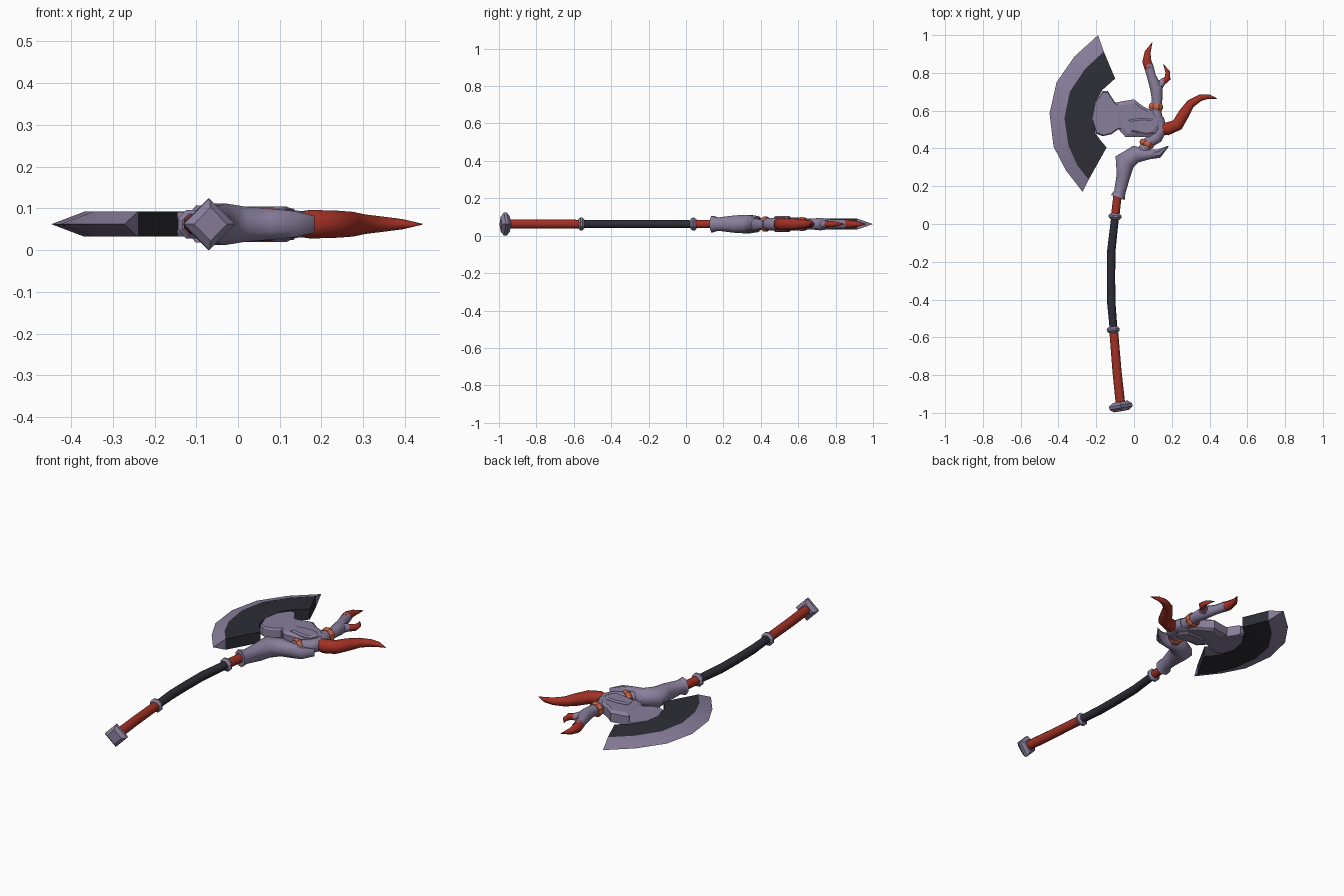
import bpy, bmesh, math
from mathutils import Vector

cube = bpy.data.objects.get("Cube")
if cube:
    bpy.data.objects.remove(cube)

MID = 0.062  # height of the weapon's central plane


def material(name, rgb):
    mat = bpy.data.materials.new(name)
    mat.use_nodes = True
    mat.diffuse_color = (*rgb, 1)
    mat.node_tree.nodes["Principled BSDF"].inputs["Base Color"].default_value = (*rgb, 1)
    return mat


STEEL = material("lavender steel", (0.25, 0.21, 0.33))
DARK = material("dark grip", (0.026, 0.026, 0.036))
RED = material("red", (0.36, 0.03, 0.018))
ORANGE = material("orange band", (0.55, 0.12, 0.06))


def finish(name, bm, mats, angle=35):
    """Turn a bmesh into a shaded object."""
    bmesh.ops.recalc_face_normals(bm, faces=bm.faces)
    mesh = bpy.data.meshes.new(name)
    bm.to_mesh(mesh)
    bm.free()
    for mat in mats:
        mesh.materials.append(mat)
    obj = bpy.data.objects.new(name, mesh)
    bpy.context.collection.objects.link(obj)
    bpy.ops.object.select_all(action="DESELECT")
    obj.select_set(True)
    bpy.context.view_layer.objects.active = obj
    bpy.ops.object.shade_smooth_by_angle(angle=math.radians(angle))
    return obj


def tube(name, mat, stations, sides=8, angle=50, turn=0.5):
    """Loft a ring along (x, y, half width, half height) stations in the central plane."""
    bm = bmesh.new()
    pts = [Vector((s[0], s[1], MID)) for s in stations]
    rings = []
    for i, s in enumerate(stations):
        tangent = (pts[min(i + 1, len(pts) - 1)] - pts[max(i - 1, 0)]).normalized()
        side = Vector((tangent.y, -tangent.x, 0))
        ring = []
        for k in range(sides):
            a = math.tau * (k + turn) / sides
            ring.append(bm.verts.new(pts[i] + side * s[2] * math.cos(a)
                                     + Vector((0, 0, s[3] * math.sin(a)))))
        rings.append(ring)
    for a, b in zip(rings, rings[1:]):
        for k in range(sides):
            n = (k + 1) % sides
            bm.faces.new((a[k], a[n], b[n], b[k]))
    bm.faces.new(rings[0])
    bm.faces.new(rings[-1])
    return finish(name, bm, [mat], angle)


def round_tube(name, mat, stations, **kw):
    return tube(name, mat, [(x, y, r, r) for x, y, r in stations], **kw)


def collar(name, mat, centre, direction, radius, length, inner=0.7, sides=8, turn=0.5):
    """Short bulged band around an axis."""
    c, d = Vector(centre), Vector(direction).normalized() * length / 2
    path = [(c - d, inner), (c - d * 0.3, 1), (c + d * 0.3, 1), (c + d, inner)]
    round_tube(name, mat, [(p.x, p.y, radius * f) for p, f in path],
               sides=sides, angle=25, turn=turn)


def slab(name, mat, outline, rim, half, inset):
    """Chamfered plate: outline at +-rim, shrunken outline at +-half."""
    bm = bmesh.new()
    pts = [Vector((x, y, MID)) for x, y in outline]
    mid = sum(pts, Vector()) / len(pts)
    rings = []
    for z, f in ((-half, inset), (-rim, 1), (rim, 1), (half, inset)):
        rings.append([bm.verts.new(mid + (p - mid) * f + Vector((0, 0, z))) for p in pts])
    for a, b in zip(rings, rings[1:]):
        for k in range(len(pts)):
            n = (k + 1) % len(pts)
            bm.faces.new((a[k], a[n], b[n], b[k]))
    bm.faces.new(rings[0])
    bm.faces.new(rings[-1])
    return finish(name, bm, [mat], 20)


# Handle: red butt, dark grip, red neck
round_tube("lower_shaft", RED, [(-.072, -.95, .027), (-.09, -.78, .026), (-.108, -.56, .025)])
round_tube("grip", DARK, [(-.108, -.56, .022), (-.12, -.42, .024), (-.122, -.28, .024),
                          (-.12, -.14, .024), (-.1, .04, .022)])
round_tube("upper_shaft", RED, [(-.1, .04, .024), (-.085, .17, .024)])
collar("lower_collar", STEEL, (-.11, -.56), (-.05, 1), .037, .032)
collar("upper_collar", STEEL, (-.1, .04), (.1, 1), .037, .032)
collar("pommel", STEEL, (-.07, -.966), (-.17, 1), .062, .05, inner=.65, sides=4, turn=0)

# Socket that swells and sweeps into a rear fin
tube("socket", STEEL, [(-.086, .14, .042, .048), (-.075, .17, .033, .038),
                       (-.055, .26, .04, .05), (-.05, .33, .06, .054),
                       (.01, .37, .05, .046), (.08, .368, .028, .04),
                       (.13, .372, .025, .034), (.182, .412, .003, .022)], sides=8)

# Blade: bevelled edge, dark body; each row is outer, middle, inner point
rows = [((-.19, 1), (-.16, .913), (-.1, .77)),
        ((-.315, .887), (-.26, .82), (-.167, .71)),
        ((-.41, .75), (-.34, .7), (-.208, .643)),
        ((-.447, .585), (-.368, .56), (-.22, .553)),
        ((-.426, .41), (-.347, .415), (-.203, .478)),
        ((-.36, .283), (-.3, .31), (-.175, .44)),
        ((-.272, .17), (-.24, .235), (-.145, .405))]
bm = bmesh.new()
sections = []
for outer, middle, inner in rows:
    profile = ((outer, 0), (middle, .03), (inner, .03), (inner, -.03), (middle, -.03))
    sections.append([bm.verts.new((p[0], p[1], MID + z)) for p, z in profile])
for a, b in zip(sections, sections[1:]):
    for k in range(5):
        n = (k + 1) % 5
        face = bm.faces.new((a[k], a[n], b[n], b[k]))
        face.material_index = 0 if k in (0, 4) else 1
for s in (sections[0], sections[-1]):
    bm.faces.new((s[0], s[1], s[4]))
    bm.faces.new(s[1:]).material_index = 1
finish("axe_blade", bm, [STEEL, DARK], 20)

# Neck joining the blade to the hub
slab("blade_neck", STEEL, [(-.21, .643), (-.165, .705), (-.14, .705), (-.1, .643), (-.06, .62),
                           (-.06, .5), (-.085, .5), (-.12, .475), (-.165, .465), (-.2, .478),
                           (-.225, .553)], .02, .029, .94)
slab("hub", STEEL, [(-.1, .643), (0, .66), (.045, .625), (.105, .595), (.15, .55),
                    (.135, .49), (.08, .46), (-.045, .46), (-.09, .51)], .024, .034, .8)
slab("hub_boss", STEEL, [(-.03, .55), (.03, .56), (.1, .555), (.13, .52), (.115, .48),
                         (.07, .47), (-.02, .49)], .036, .043, .8)

# Rear spine linking socket and hub
round_tube("lower_spine", STEEL, [(.04, .38, .03), (.075, .43, .033), (.12, .46, .036),
                                  (.145, .5, .034), (.13, .56, .03)])
collar("lower_band", ORANGE, (.068, .425), (.45, 1), .043, .03, inner=.85)

# Large red horn
round_tube("back_horn", RED, [(.13, .505, .03), (.175, .503, .037), (.23, .525, .035),
                              (.265, .585, .032), (.3, .637, .025), (.35, .668, .019),
                              (.395, .675, .013), (.442, .664, .001)])

# Upper arm with two red claws
round_tube("upper_arm", STEEL, [(.125, .53, .035), (.115, .6, .032), (.122, .66, .03),
                                (.118, .72, .036), (.093, .78, .026), (.075, .845, .027)])
collar("upper_band", ORANGE, (.116, .62), (.1, 1), .041, .034, inner=.85)
round_tube("upper_claw", RED, [(.08, .825, .027), (.068, .86, .026), (.072, .91, .017),
                               (.097, .962, .001)])
round_tube("claw_branch", STEEL, [(.11, .7, .028), (.135, .735, .024), (.162, .763, .017)])
round_tube("side_claw", RED, [(.15, .75, .019), (.178, .772, .018), (.178, .805, .013),
                              (.155, .847, .001)])
